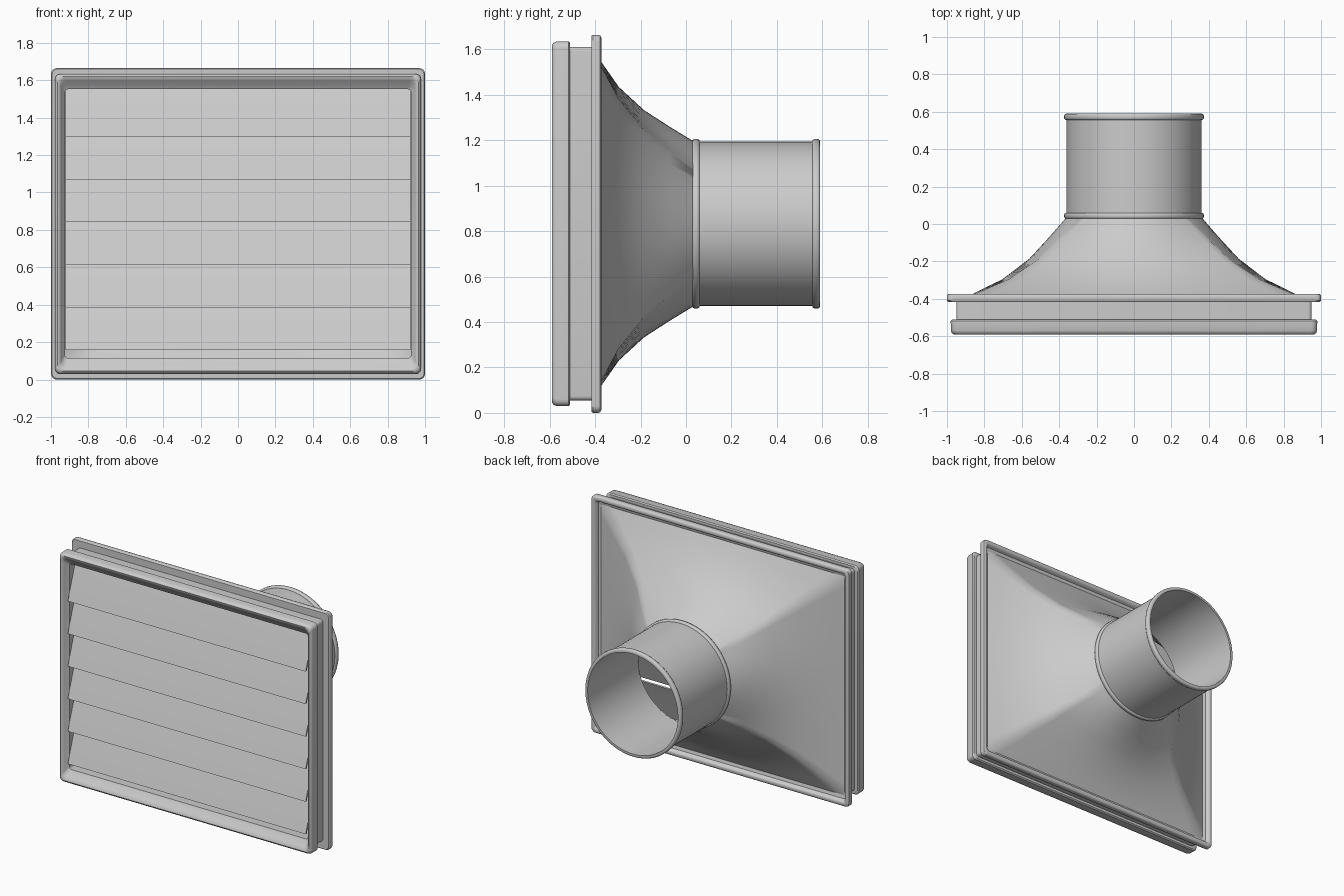
import bpy, bmesh, math

if "Cube" in bpy.data.objects:
    bpy.data.objects.remove(bpy.data.objects["Cube"])

ZC = 0.8325  # height of the duct axis


def finish(name, bm, angle=35):
    bmesh.ops.recalc_face_normals(bm, faces=bm.faces)
    me = bpy.data.meshes.new(name)
    bm.to_mesh(me)
    bm.free()
    ob = bpy.data.objects.new(name, me)
    bpy.context.collection.objects.link(ob)
    bpy.ops.object.select_all(action='DESELECT')
    ob.select_set(True)
    bpy.context.view_layer.objects.active = ob
    bpy.ops.object.shade_smooth_by_angle(angle=math.radians(angle))
    return ob


def loft(name, loops, angle=35):
    """Bridge closed loops of points, last back to first, into a hollow solid."""
    bm = bmesh.new()
    rows = [[bm.verts.new(p) for p in lp] for lp in loops]
    n = len(rows[0])
    for k, a in enumerate(rows):
        b = rows[(k + 1) % len(rows)]
        for i in range(n):
            j = (i + 1) % n
            bm.faces.new((a[i], a[j], b[j], b[i]))
    return finish(name, bm, angle)


def rounded_rect(hx, hz, y, r, seg=6):
    pts = []
    for q, (sx, sz) in enumerate(((1, 1), (-1, 1), (-1, -1), (1, -1))):
        for k in range(seg + 1):
            a = math.pi / 2 * (q + k / seg)
            pts.append((sx * (hx - r) + r * math.cos(a), y,
                        ZC + sz * (hz - r) + r * math.sin(a)))
    return pts


def circle(r, y, n=96):
    return [(r * math.cos(2 * math.pi * i / n), y,
             ZC + r * math.sin(2 * math.pi * i / n)) for i in range(n)]


def hood_loop(w, y, inset, n=20):
    """Section blended from circle (w=0) to rectangle (w=1)."""
    hx, hz, r = 0.95 - inset, 0.775 - inset, 0.362 - inset
    c = [(hx, -hz), (hx, hz), (-hx, hz), (-hx, -hz)]
    pts = []
    for s in range(4):
        (x0, z0), (x1, z1) = c[s], c[(s + 1) % 4]
        for k in range(n):
            x, z = x0 + (x1 - x0) * k / n, z0 + (z1 - z0) * k / n
            a = math.atan2(z, x)
            pts.append((w * x + (1 - w) * r * math.cos(a), y,
                        ZC + w * z + (1 - w) * r * math.sin(a)))
    return pts


# Frame: rear flange, narrow neck and rounded front rim in one section
frame = [
    (0.990, 0.820, -0.373, 0.03), (0.998, 0.829, -0.378, 0.03),
    (1.000, 0.832, -0.385, 0.03), (1.000, 0.832, -0.410, 0.03),
    (0.995, 0.827, -0.416, 0.03), (0.950, 0.778, -0.416, 0.02),
    (0.950, 0.778, -0.510, 0.02), (0.972, 0.796, -0.510, 0.03),
    (0.980, 0.803, -0.518, 0.03), (0.979, 0.802, -0.570, 0.03),
    (0.974, 0.797, -0.583, 0.03), (0.964, 0.787, -0.590, 0.03),
    (0.955, 0.778, -0.588, 0.03), (0.946, 0.762, -0.576, 0.03),
    (0.936, 0.740, -0.556, 0.025), (0.925, 0.720, -0.545, 0.02),
    (0.925, 0.720, -0.416, 0.02), (0.945, 0.770, -0.406, 0.02),
    (0.960, 0.790, -0.400, 0.02), (0.968, 0.798, -0.378, 0.02),
    (0.975, 0.805, -0.373, 0.02),
]
loft("frame", [rounded_rect(*p) for p in frame], 40)

# Hood: flared transition from the rectangular frame to the round pipe
hood = [(1, -0.41), (0.85, -0.373), (0.58, -0.295),
        (0.335, -0.185), (0.155, -0.07), (0, 0.035)]
loft("hood", [hood_loop(w, y, 0) for w, y in hood]
     + [hood_loop(w, y, 0.012) for w, y in reversed(hood)], 40)

# Pipe: thin open tube with a bead at each end
pipe = [(0.350, 0.028)]
for y0, y1 in ((0.028, 0.060), (0.556, 0.590)):
    pipe += [(0.362, y0), (0.369, y0 + 0.002), (0.373, y0 + 0.009),
             (0.373, y1 - 0.009), (0.369, y1 - 0.002), (0.362, y1)]
pipe.append((0.350, 0.590))
loft("pipe", [circle(r, y) for r, y in pipe], 50)

# Louvre slats: tilted blades, each tucked behind the one above
section = [(-0.568, 0.0), (-0.498, 0.205), (-0.478, 0.255),
           (-0.467, 0.252), (-0.487, 0.200), (-0.556, 0.0)]
for i in range(6):
    zb = 1.298 - 0.228 * i
    bm = bmesh.new()
    ends = [[bm.verts.new((x, y, zb + z)) for y, z in section]
            for x in (-0.922, 0.922)]
    m = len(section)
    for k in range(m):
        j = (k + 1) % m
        bm.faces.new((ends[0][k], ends[0][j], ends[1][j], ends[1][k]))
    bm.faces.new(ends[0])
    bm.faces.new(ends[1])
    finish("slat_%d" % (i + 1), bm, 20)
